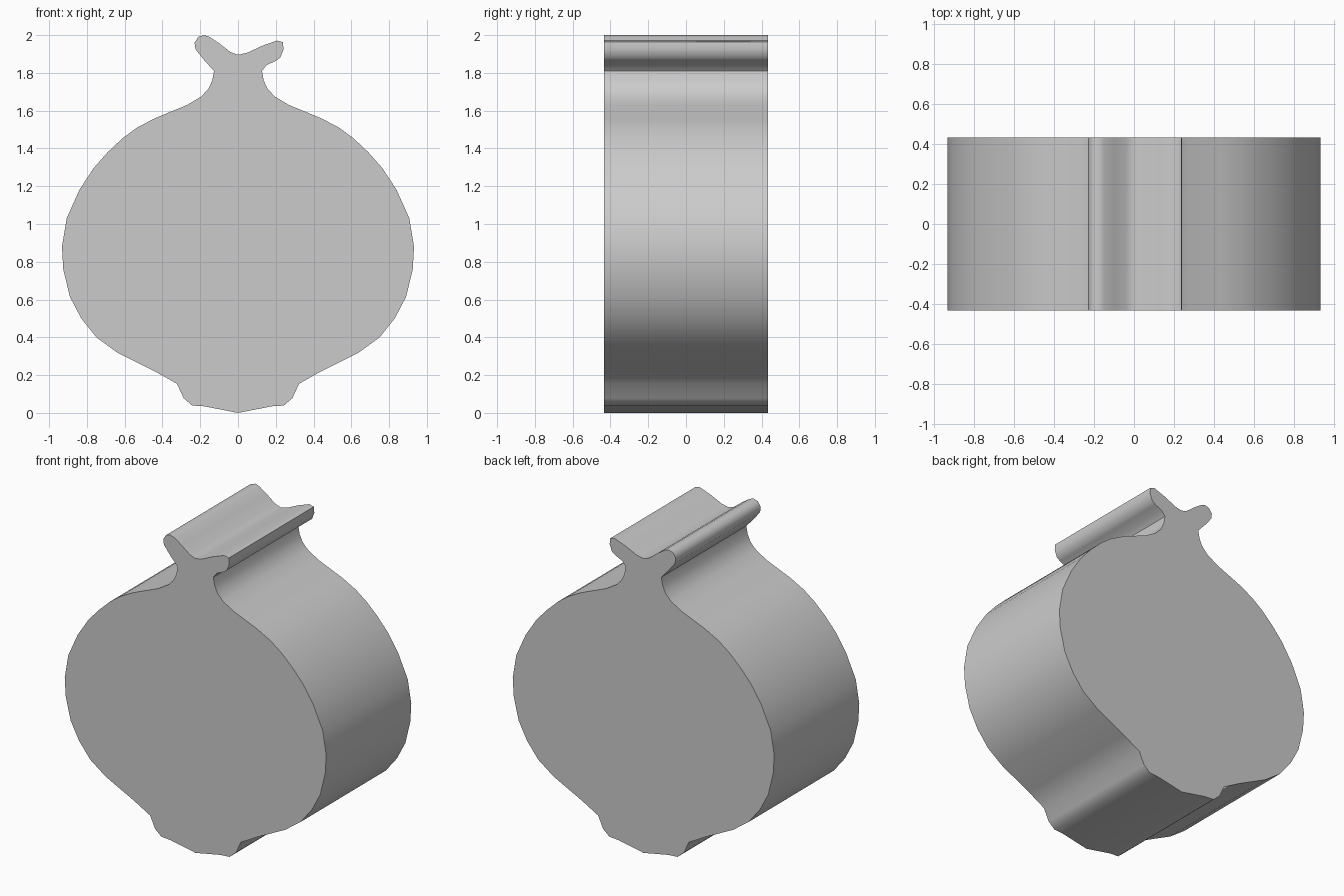
import bpy, bmesh

HALF_DEPTH = 0.433

# Right half of the body outline, from base to neck (x, z)
half_body = [(0.18, 0.035), (0.243, 0.039), (0.288, 0.078), (0.323, 0.154),
             (0.44, 0.22), (0.64, 0.32), (0.75, 0.40), (0.83, 0.50),
             (0.89, 0.615), (0.925, 0.76), (0.932, 0.88), (0.907, 1.03),
             (0.84, 1.18), (0.765, 1.295), (0.69, 1.38), (0.61, 1.455),
             (0.535, 1.51), (0.44, 1.56), (0.27, 1.63), (0.195, 1.675),
             (0.157, 1.715), (0.136, 1.76), (0.127, 1.81)]

# Uneven two-lobed tip, from right to left
tip = [(0.152, 1.842), (0.2, 1.863), (0.225, 1.882), (0.241, 1.925),
       (0.237, 1.963), (0.205, 1.971), (0.125, 1.942), (0.05, 1.907),
       (0.0, 1.896), (-0.04, 1.91), (-0.1, 1.957), (-0.15, 1.99),
       (-0.178, 2.0), (-0.21, 1.991), (-0.23, 1.96), (-0.225, 1.925),
       (-0.18, 1.868)]

outline = [(0, 0)] + half_body + tip + [(-x, z) for x, z in reversed(half_body)]

# Extrude the closed outline from front to back
bm = bmesh.new()
front = bm.faces.new([bm.verts.new((x, -HALF_DEPTH, z)) for x, z in outline])
result = bmesh.ops.extrude_face_region(bm, geom=[front], use_keep_orig=True)
moved = [g for g in result["geom"] if isinstance(g, bmesh.types.BMVert)]
bmesh.ops.translate(bm, verts=moved, vec=(0, 2 * HALF_DEPTH, 0))
bmesh.ops.recalc_face_normals(bm, faces=bm.faces)
mesh = bpy.data.meshes.new("bulb_body")
bm.to_mesh(mesh)
bm.free()

body = bpy.data.objects.new("bulb_body", mesh)
bpy.context.collection.objects.link(body)

# Smooth rim, crisp front and back
bpy.context.view_layer.objects.active = body
body.select_set(True)
bpy.ops.object.shade_smooth_by_angle(angle=0.75)
